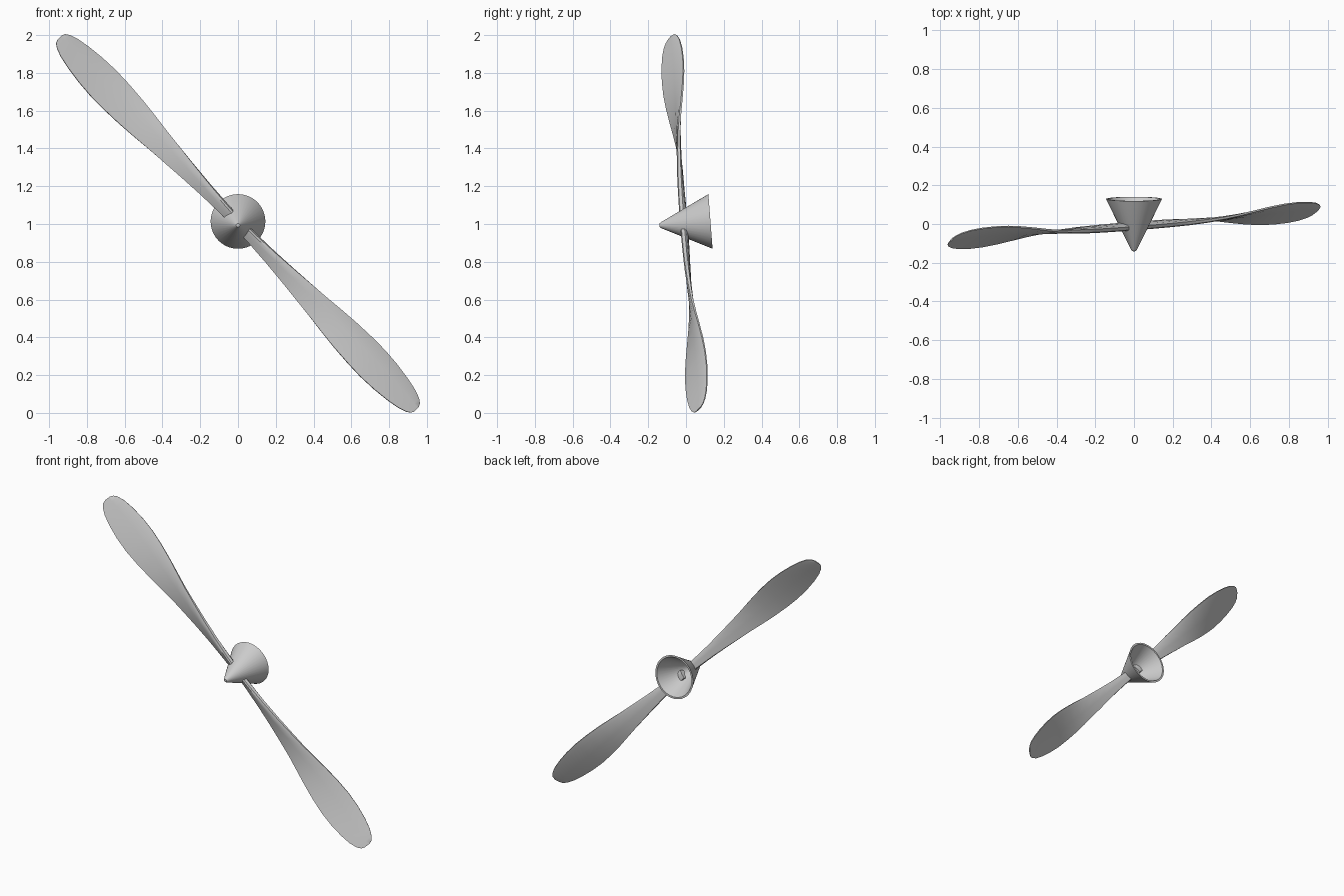
import bpy, bmesh
from math import sin, cos, pi, radians
from mathutils import Vector, Matrix

if "Cube" in bpy.data.objects:
    bpy.data.objects.remove(bpy.data.objects["Cube"])

# whole propeller leans back slightly around x
FRAME = Matrix.Translation((0, -0.008, 1.003)) @ Matrix.Rotation(radians(4.4), 4, 'X')


def finish(bm, name, angle):
    """Clean the mesh, place it in the tilted frame and shade it."""
    bmesh.ops.remove_doubles(bm, verts=bm.verts, dist=1e-5)
    bmesh.ops.recalc_face_normals(bm, faces=bm.faces)
    bm.transform(FRAME)
    me = bpy.data.meshes.new(name)
    bm.to_mesh(me)
    bm.free()
    ob = bpy.data.objects.new(name, me)
    bpy.context.collection.objects.link(ob)
    bpy.ops.object.select_all(action='DESELECT')
    ob.select_set(True)
    bpy.context.view_layer.objects.active = ob
    bpy.ops.object.shade_smooth_by_angle(angle=radians(angle))


def revolve(name, profile, steps):
    """Spin a (radius, y) profile around the hub axis."""
    bm = bmesh.new()
    vs = [bm.verts.new((r, y, 0)) for r, y in profile]
    es = [bm.edges.new(p) for p in zip(vs, vs[1:])]
    bmesh.ops.spin(bm, geom=vs + es, cent=(0, 0, 0), axis=(0, 1, 0),
                   angle=2 * pi, steps=steps)
    finish(bm, name, 35)


def loft(name, rings):
    """Skin equal-sized rings into a capped solid."""
    bm = bmesh.new()
    vr = [[bm.verts.new(p) for p in ring] for ring in rings]
    n = len(vr[0])
    for a, b in zip(vr, vr[1:]):
        for i in range(n):
            j = (i + 1) % n
            bm.faces.new((a[i], a[j], b[j], b[i]))
    bm.faces.new(vr[0])
    bm.faces.new(vr[-1])
    finish(bm, name, 40)


# hollow spinner cone: outer wall, rim, inner wall
revolve("spinner_cone", [(0, -0.134), (0.010, -0.132), (0.017, -0.122), (0.145, 0.138),
                         (0.133, 0.138), (0.012, -0.108), (0, -0.110)], 40)

# blade stations: radius, half chord seen from the front, half thickness, twist
stations = [(0.035, 0.027, 0.016, -22), (0.12, 0.030, 0.016, -19), (0.25, 0.037, 0.015, -13),
            (0.38, 0.047, 0.014, -6), (0.50, 0.058, 0.012, 1), (0.62, 0.068, 0.010, 8),
            (0.72, 0.078, 0.009, 15), (0.82, 0.086, 0.008, 22), (0.93, 0.091, 0.008, 28),
            (1.03, 0.092, 0.007, 32), (1.13, 0.086, 0.006, 35), (1.22, 0.075, 0.006, 37),
            (1.29, 0.062, 0.005, 38), (1.335, 0.047, 0.005, 38), (1.358, 0.032, 0.004, 38),
            (1.366, 0.015, 0.004, 38)]
# cross-section in (chord, thickness) units, blunt along the upper edge
section = [(-1, -0.4), (0.2, -1), (0.75, -1), (1, -0.5),
           (1, 0.6), (0.7, 1), (-0.1, 0.9), (-1, 0.4)]
U, V, Y = Vector((-0.692, 0, 0.722)), Vector((0.722, 0, 0.692)), Vector((0, 1, 0))

# two opposite blades, both pitched towards the upper right
for name, side in (("upper_blade", 1), ("lower_blade", -1)):
    rings = []
    for r, half, thick, deg in stations:
        t = radians(deg)
        chord = (V * cos(t) + Y * sin(t)) * (half / cos(t))
        normal = (Y * cos(t) - V * sin(t)) * thick
        rings.append([U * side * r + chord * a + normal * b for a, b in section])
    loft(name, rings)
